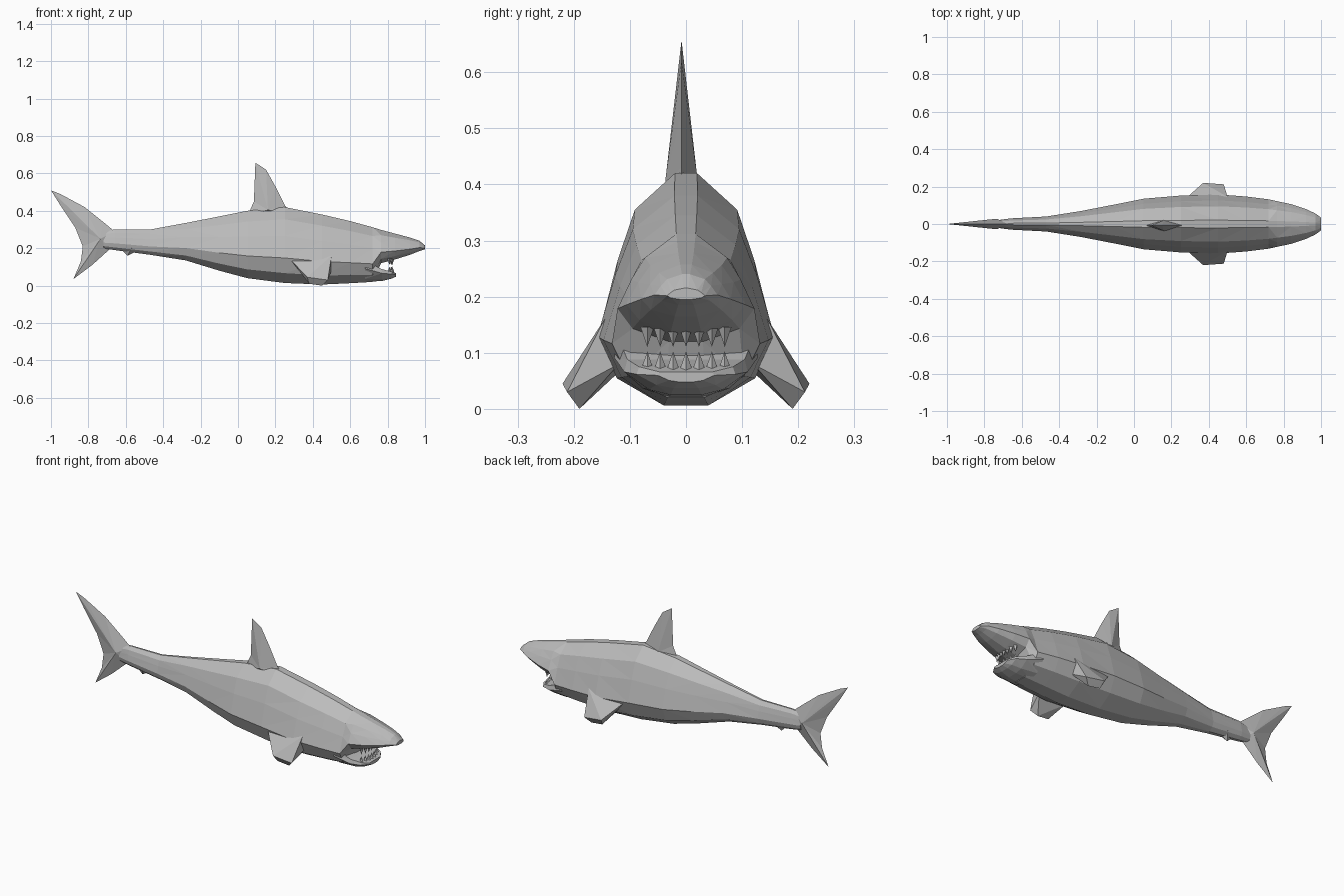
import bpy, bmesh, math
from mathutils import Vector, Matrix

cube = bpy.data.objects.get("Cube")
if cube:
    bpy.data.objects.remove(cube)

grey = bpy.data.materials.new("shark_grey")
grey.use_nodes = True
colour = (0.5, 0.5, 0.5, 1)
grey.diffuse_color = colour
grey.node_tree.nodes["Principled BSDF"].inputs["Base Color"].default_value = colour


def finish(bm, name):
    """Turn a bmesh into a flat-shaded object."""
    bmesh.ops.recalc_face_normals(bm, faces=bm.faces)
    mesh = bpy.data.meshes.new(name)
    bm.to_mesh(mesh)
    bm.free()
    mesh.materials.append(grey)
    obj = bpy.data.objects.new(name, mesh)
    bpy.context.collection.objects.link(obj)
    return obj


def loft(name, stations, section):
    """Skin a section along x; each station is x, top, bottom, half width."""
    bm = bmesh.new()
    rings = [[bm.verts.new((x, y * half, low + t * (top - low))) for y, t in section]
             for x, top, low, half in stations]
    n = len(section)
    for a, b in zip(rings, rings[1:]):
        for i in range(n):
            j = (i + 1) % n
            bm.faces.new((a[i], a[j], b[j], b[i]))
    bm.faces.new(rings[0])
    bm.faces.new(rings[-1])
    bmesh.ops.triangulate(bm, faces=bm.faces)
    return finish(bm, name)


def blade(name, outline, ridge, thickness, y=0.0):
    """Thin fin: a sharp outline with a raised ridge point on each side."""
    bm = bmesh.new()
    rim = [bm.verts.new((x, y, z)) for x, z in outline]
    for side in (-1, 1):
        peak = bm.verts.new((ridge[0], y + side * thickness, ridge[1]))
        for i, v in enumerate(rim):
            bm.faces.new((v, rim[(i + 1) % len(rim)], peak))
    return finish(bm, name)


def mirrored(half):
    """Complete a half section across the centre line."""
    return half + [(-y, t) for y, t in reversed(half)]


# Body and snout, with the underside stepping up behind the open mouth
body_section = mirrored([(0.13, 1), (0.6, 0.84), (0.8, 0.62), (1, 0.33), (0.78, 0.13), (0.25, 0)])
loft("body", [
    (-0.72, 0.29, 0.20, 0.022), (-0.66, 0.30, 0.19, 0.03), (-0.47, 0.30, 0.165, 0.04),
    (-0.28, 0.335, 0.135, 0.07), (-0.1, 0.37, 0.08, 0.105), (0.05, 0.40, 0.04, 0.135),
    (0.25, 0.42, 0.014, 0.152), (0.45, 0.38, 0.006, 0.158), (0.6, 0.345, 0.013, 0.147),
    (0.72, 0.312, 0.02, 0.132), (0.765, 0.298, 0.12, 0.122), (0.84, 0.278, 0.14, 0.106),
    (0.92, 0.257, 0.165, 0.08), (0.97, 0.24, 0.185, 0.056), (1.0, 0.215, 0.195, 0.034),
], body_section)

# Lower jaw
loft("lower_jaw", [
    (0.68, 0.13, 0.02, 0.128), (0.77, 0.088, 0.025, 0.11),
    (0.82, 0.075, 0.037, 0.088), (0.845, 0.066, 0.048, 0.05),
], mirrored([(0.95, 1), (1, 0.65), (0.6, 0.15), (0.25, 0)]))

# Teeth along both jaws
bm = bmesh.new()
for i in range(-3, 4):
    y = i * 0.023
    x = 0.825 - 3.2 * y * y
    for z, flip in ((0.085, 0), (0.128, math.pi)):
        place = Matrix.Translation((x, y, z)) @ Matrix.Rotation(flip, 4, "X")
        bmesh.ops.create_cone(bm, cap_ends=True, segments=4, radius1=0.012,
                              radius2=0, depth=0.035, matrix=place)
finish(bm, "teeth")

# Dorsal fin
blade("dorsal_fin", [
    (0.05, 0.37), (0.085, 0.45), (0.093, 0.657), (0.15, 0.62), (0.2, 0.53), (0.25, 0.43), (0.3, 0.37),
], (0.16, 0.405), 0.029, -0.008)

# Tail fin
blade("tail_fin", [
    (-0.66, 0.29), (-0.72, 0.34), (-0.82, 0.42), (-0.95, 0.49), (-1.0, 0.51), (-0.95, 0.43),
    (-0.87, 0.31), (-0.83, 0.21), (-0.84, 0.13), (-0.88, 0.035), (-0.78, 0.11), (-0.68, 0.2),
], (-0.735, 0.25), 0.028)

# Small fin under the tail stem
blade("anal_fin", [(-0.64, 0.21), (-0.59, 0.16), (-0.55, 0.18), (-0.48, 0.2)], (-0.57, 0.2), 0.03)

# Pectoral fins
fin_points = [
    (0.28, 0.14, 0.14), (0.34, 0.115, 0.07), (0.50, 0.12, 0.08), (0.50, 0.145, 0.16),
    (0.38, 0.195, 0.01), (0.45, 0.19, 0.0), (0.48, 0.212, 0.03), (0.37, 0.22, 0.045),
]
for name, side in (("left_pectoral_fin", 1), ("right_pectoral_fin", -1)):
    bm = bmesh.new()
    for x, y, z in fin_points:
        bm.verts.new(Vector((x, y * side, z)))
    bmesh.ops.convex_hull(bm, input=bm.verts)
    finish(bm, name)
